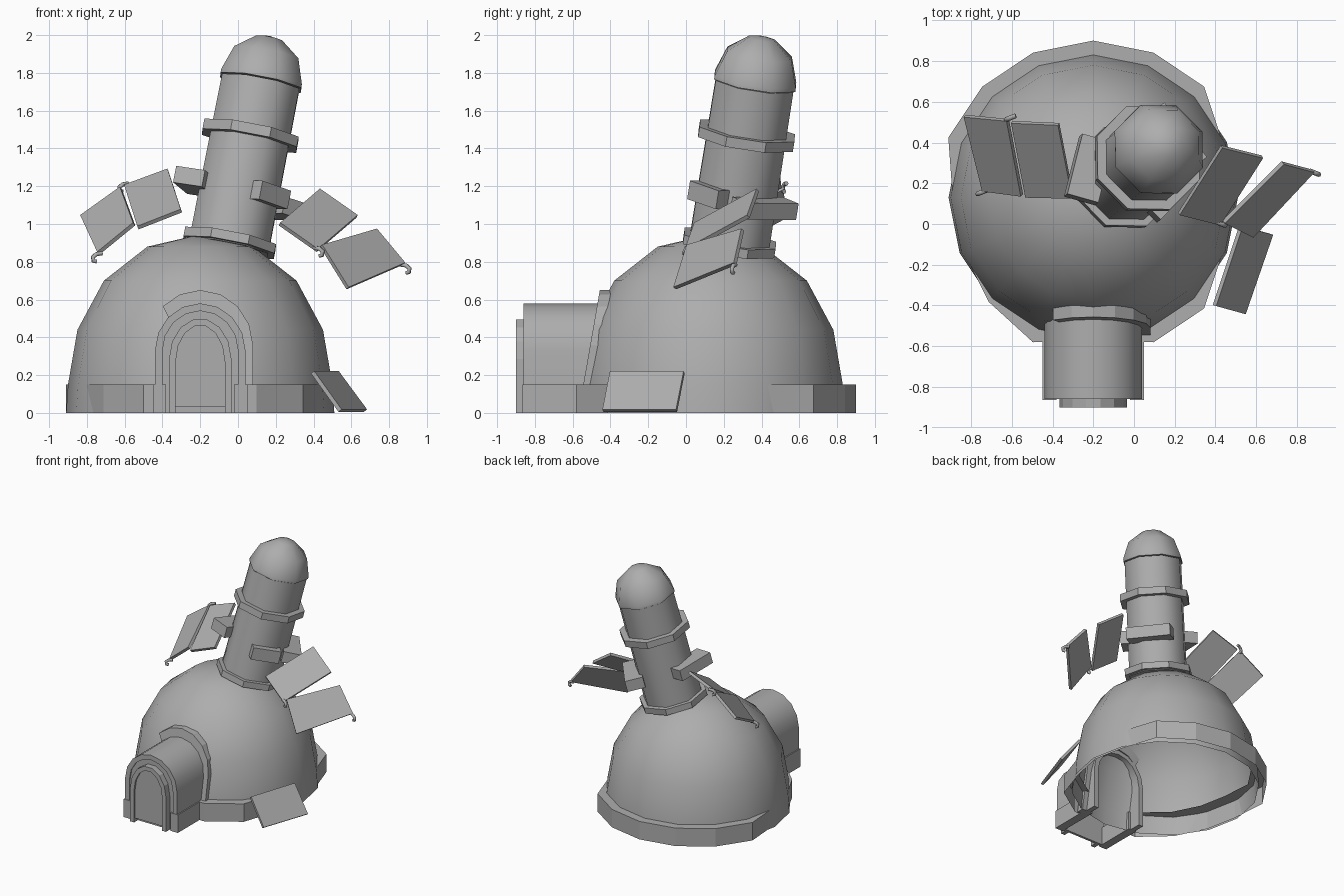
import bpy, bmesh, math
from mathutils import Vector, Matrix

if "Cube" in bpy.data.objects:
    bpy.data.objects.remove(bpy.data.objects["Cube"])

CX, CY = -0.2, 0.13            # dome centre
BASE = Vector((-0.045, 0.23, 0.90))
AXIS = Vector((0.194, 0.159, 1)).normalized()
TOWER = Matrix.Translation(BASE) @ Vector((0, 0, 1)).rotation_difference(AXIS).to_matrix().to_4x4()
GREY = bpy.data.materials.new("mid_grey")
GREY.diffuse_color = (0.42, 0.42, 0.42, 1)
GREY.use_nodes = True
GREY.node_tree.nodes["Principled BSDF"].inputs["Base Color"].default_value = GREY.diffuse_color


def make(name, verts, faces, matrix=None, smooth=None):
    mesh = bpy.data.meshes.new(name)
    mesh.from_pydata([tuple(v) for v in verts], [], faces)
    mesh.materials.append(GREY)
    bm = bmesh.new()
    bm.from_mesh(mesh)
    bmesh.ops.remove_doubles(bm, verts=bm.verts, dist=1e-5)
    bmesh.ops.recalc_face_normals(bm, faces=bm.faces)
    bm.to_mesh(mesh)
    bm.free()
    ob = bpy.data.objects.new(name, mesh)
    bpy.context.collection.objects.link(ob)
    if matrix:
        ob.matrix_world = matrix
    if smooth:
        bpy.ops.object.select_all(action='DESELECT')
        ob.select_set(True)
        bpy.context.view_layer.objects.active = ob
        bpy.ops.object.shade_smooth_by_angle(angle=math.radians(smooth))
    return ob


def lathe(name, profile, n, matrix, smooth=None, closed=False, phase=0.0):
    """Revolve (radius, height) pairs around local z."""
    verts = [(r * math.cos(2 * math.pi * (i + phase) / n), r * math.sin(2 * math.pi * (i + phase) / n), z)
             for r, z in profile for i in range(n)]
    m = len(profile)
    faces = [(j * n + i, j * n + (i + 1) % n, (j + 1) % m * n + (i + 1) % n, (j + 1) % m * n + i)
             for j in range(m if closed else m - 1) for i in range(n)]
    return make(name, verts, faces, matrix, smooth)


def box(name, centre, size, rot=0.0, parent=Matrix()):
    sx, sy, sz = (s / 2 for s in size)
    v = [(x, y, z) for x in (-sx, sx) for y in (-sy, sy) for z in (-sz, sz)]
    f = [(0, 1, 3, 2), (4, 5, 7, 6), (0, 1, 5, 4), (2, 3, 7, 6), (0, 2, 6, 4), (1, 3, 7, 5)]
    return make(name, v, f, parent @ Matrix.Translation(centre) @ Matrix.Rotation(math.radians(rot), 4, 'Z'))


def arch(half, top, z0=0.0, n=8, rise=1.05):
    """Round-topped outline as (x, z) points, left foot to right foot."""
    spring = top - half * rise
    return [(CX - half, z0)] + [(CX - half * math.cos(math.pi * i / n), spring + (top - spring) * math.sin(math.pi * i / n))
                                for i in range(n + 1)] + [(CX + half, z0)]


def arch_slab(name, outline, y0, y1):
    n = len(outline)
    v = [(x, y, z) for y in (y0, y1) for x, z in outline]
    return make(name, v, [tuple(range(n)), tuple(range(n, 2 * n))] +
                [(i, (i + 1) % n, n + (i + 1) % n, n + i) for i in range(n)])


def arch_band(name, outer, inner, y0, y1, slope=0.0, smooth=None):
    """Hollow arch between two outlines, leaning back by slope."""
    n = len(outer)
    v = [(x, y + slope * z, z) for y in (y0, y1) for line in (outer, inner) for x, z in line]
    f = []
    for i in range(n - 1):
        for a, b in ((0, n), (n, 3 * n), (3 * n, 2 * n), (2 * n, 0)):
            f.append((a + i, a + i + 1, b + i + 1, b + i))
    f += [(0, n, 3 * n, 2 * n), (n - 1, 2 * n - 1, 4 * n - 1, 3 * n - 1)]
    return make(name, v, f, smooth=smooth)


def panel(name, corners, t=0.022):
    c = [Vector(p) for p in corners]
    nrm = (c[1] - c[0]).cross(c[3] - c[0]).normalized() * t / 2
    v = [p + nrm for p in c] + [p - nrm for p in c]
    return make(name, v, [(0, 1, 2, 3), (7, 6, 5, 4)] + [(i, (i + 1) % 4, 4 + (i + 1) % 4, 4 + i) for i in range(4)])


def hook(name, p, side):
    cu = bpy.data.curves.new(name, 'CURVE')
    cu.dimensions = '3D'
    cu.bevel_depth = 0.012
    cu.bevel_resolution = 1
    cu.use_fill_caps = True
    cu.materials.append(GREY)
    pts = [(-0.03, 0.025), (0, 0.02), (0.018, 0.005), (0.015, -0.015), (0, -0.018)]
    sp = cu.splines.new('POLY')
    sp.points.add(len(pts) - 1)
    for q, (a, b) in zip(sp.points, pts):
        q.co = (p[0] + side * a, p[1] - a * 0.4, p[2] + b, 1)
    bpy.context.collection.objects.link(bpy.data.objects.new(name, cu))


# Dome shell
DOME = Matrix.Translation((CX, CY, 0))
lathe("dome", [(0.71, 0), (0.70, 0.15), (0.65, 0.44), (0.51, 0.70), (0.28, 0.88), (0, 0.945)], 16, DOME, 50)

# Foundation band, flattened into the dome at both sides
radii = [0.77] * 16
for k in (15, 0, 1, 8, 9):
    radii[k] = 0.69
radii[10] = 0.725
ring = [(r * math.cos(k * math.pi / 8), r * math.sin(k * math.pi / 8)) for k, r in enumerate(radii)]
verts = [(x, y, z) for z in (0, 0.15) for x, y in ring] + [(x * 0.85, y * 0.85, 0.15) for x, y in ring]
spans = [k for k in range(16) if k != 11 and k != 12]    # open at the doorway
faces = [(a + k, a + (k + 1) % 16, b + (k + 1) % 16, b + k) for k in spans for a, b in ((0, 16), (16, 32))]
make("foundation_band", verts, faces, DOME)
for s in (-1, 1):
    x0, x1 = CX + s * 0.25, CX + s * 0.30
    make("foundation_return", [(x0, -0.58, 0), (x1, -0.58, 0), (x1, -0.58, 0.15), (x0, -0.58, 0.15),
                               (x0, -0.5, 0.15), (x1, -0.5, 0.15)], [(0, 1, 2, 3), (3, 2, 5, 4)])
    box("porch_footing", (CX + s * 0.215, -0.69, 0.075), (0.07, 0.35, 0.15))

# Entrance tunnel, frame and door
arch_band("entrance_tunnel", arch(0.24, 0.58), arch(0.20, 0.54), -0.86, -0.42, smooth=40)
arch_slab("entrance_wall", arch(0.205, 0.545), -0.85, -0.83)
arch_band("door_frame", arch(0.165, 0.50, n=7, rise=1.3), arch(0.13, 0.465, n=7, rise=1.5), -0.90, -0.84)
arch_slab("door", arch(0.13, 0.465, 0.03, n=7, rise=1.5), -0.885, -0.84)

# Leaning trim where tunnel meets dome, broken on the left
arch_band("tunnel_trim", arch(0.28, 0.65)[3:], arch(0.235, 0.575)[3:], -0.57, -0.51, 0.175)

# Leaning tower
lathe("tower_tube", [(0, -0.03), (0.23, -0.03), (0.225, 0.87), (0, 0.87)], 8, TOWER, 50, phase=0.5)
for name, t, r, h in (("tower_base_ring", 0.0, 0.265, 0.05), ("tower_middle_ring", 0.585, 0.275, 0.055)):
    lathe(name, [(0.21, t - h / 2), (r, t - h / 2), (r, t + h / 2), (0.21, t + h / 2)], 8, TOWER, closed=True, phase=0.5)
lathe("tower_cap", [(0, 0.875), (0.235, 0.875), (0.235, 0.895), (0.187, 1.03), (0.075, 1.115), (0, 1.13)],
      8, TOWER, 60, phase=0.5)

# Brackets clamped around the tower
box("left_bracket", (-0.235, -0.01, 0.285), (0.16, 0.31, 0.09), -15, TOWER)
box("front_right_bracket", (0.135, -0.125, 0.27), (0.16, 0.22, 0.10), -45, TOWER)
box("back_right_bracket", (0.195, 0.15, 0.25), (0.14, 0.34, 0.09), 38, TOWER)

# Solar panels, one fallen to the ground
panel("right_inner_panel", [(0.22, 0.05, 1.0), (0.43, 0.38, 1.18), (0.63, 0.33, 1.04), (0.42, 0.0, 0.86)])
panel("right_outer_panel", [(0.44, 0.01, 0.885), (0.73, 0.30, 0.97), (0.88, 0.26, 0.79), (0.58, -0.06, 0.66)])
panel("left_inner_panel", [(-0.60, 0.50, 1.20), (-0.37, 0.49, 1.285), (-0.30, 0.13, 1.07), (-0.53, 0.135, 0.98)])
panel("left_outer_panel", [(-0.83, 0.53, 1.04), (-0.62, 0.51, 1.19), (-0.55, 0.14, 1.0), (-0.74, 0.165, 0.845)])
panel("fallen_panel", [(0.395, -0.40, 0.215), (0.525, -0.01, 0.215), (0.675, -0.05, 0.012), (0.54, -0.44, 0.012)])

# Panel hinge hooks
hook("right_outer_hook", (0.89, 0.25, 0.76), 1)
hook("right_inner_hook", (0.43, 0.0, 0.85), 1)
hook("left_outer_hook", (-0.75, 0.155, 0.82), -1)
hook("left_inner_hook", (-0.61, 0.52, 1.19), -1)
